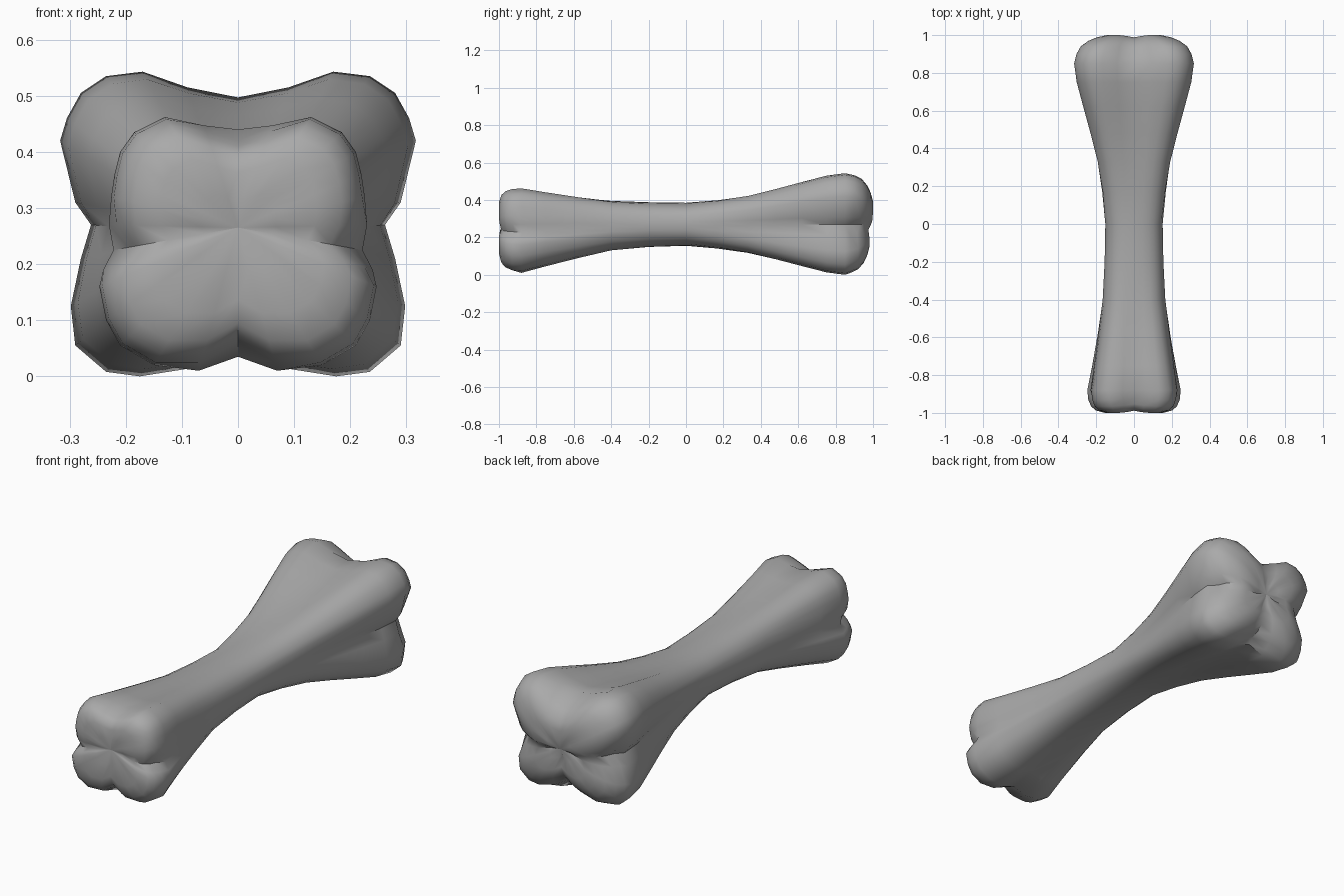
import bpy
import bmesh
from mathutils import Vector

default_cube = bpy.data.objects.get("Cube")
if default_cube:
    bpy.data.objects.remove(default_cube, do_unlink=True)

# Half outlines (x, z) of the two knuckled ends, from top middle to bottom middle
FRONT = [(0, .44), (.06, .447), (.13, .462), (.185, .435), (.21, .4), (.22, .36),
         (.226, .32), (.23, .27), (.222, .225), (.24, .19), (.247, .16), (.235, .1),
         (.21, .055), (.15, .02), (.07, .01), (0, .035)]
BACK = [(0, .497), (.09, .515), (.17, .543), (.235, .535), (.28, .505), (.305, .46),
        (.317, .42), (.29, .31), (.262, .27), (.28, .21), (.298, .125), (.29, .055),
        (.235, .008), (.175, 0), (.08, .015), (0, .045)]
SIDE_VALLEY = 8
CENTRE = Vector((0, .265))

# Stations (y, share of the end outline) along the tapering body
FRONT_BODY = [(-.88, 1), (-.75, .76), (-.57, .45), (-.4, .18), (-.2, .05)]
BACK_BODY = [(0, 0), (.17, .12), (.33, .28), (.48, .5), (.62, .72), (.75, .92), (.85, 1)]
# Stations (y, scale) of the domed ends
FRONT_CAP = [(-.93, .98), (-.965, .92), (-.987, .82), (-1, .62), (-.995, .3)]
BACK_CAP = [(.9, .96), (.94, .89), (.97, .76), (.988, .62), (1, .45), (.99, .2)]


def shaft_point(front, back):
    """Point on the rounded oval of the shaft in the direction of the outlines."""
    d = (Vector(front) + Vector(back)) / 2 - CENTRE
    u, v = d.x / .28, d.y / .25
    r = (abs(u) ** 2.3 + abs(v) ** 2.3) ** (1 / 2.3)
    return Vector((.152 * u / r, .27 + .115 * v / r))


SHAFT = [shaft_point(f, b) for f, b in zip(FRONT, BACK)]


def valley(i):
    """How strongly an outline point belongs to a groove between knuckles."""
    gap = min(abs(i - k) for k in (0, SIDE_VALLEY, len(FRONT) - 1))
    return {0: 1, 1: .4}.get(gap, 0)


def body_ring(outline, y, share):
    ring = [SHAFT[i].lerp(Vector(p), share) for i, p in enumerate(outline)]
    return [Vector((p.x, y, p.y)) for p in ring]


def cap_ring(outline, y, scale, low_setback):
    ring = []
    side = 1 if y > 0 else -1
    for i, p in enumerate(outline):
        groove = valley(i)
        q = CENTRE + (Vector(p) - CENTRE) * (scale - .1 * groove * scale)
        setback = .012 * groove + (low_setback if i > SIDE_VALLEY else 0)
        ring.append(Vector((q.x, y - side * setback, q.y)))
    return ring


def add_ring(bm, half):
    """Mirror a half ring and add its vertices."""
    mirrored = [Vector((-p.x, p.y, p.z)) for p in half[-2:0:-1]]
    return [bm.verts.new(p) for p in half + mirrored]


def close_end(bm, ring, y):
    tip = bm.verts.new((0, y, CENTRE.y))
    for a, b in zip(ring, ring[1:] + ring[:1]):
        bm.faces.new((a, b, tip))


# Loft the bone from the front end to the back end
halves = [cap_ring(FRONT, y, s, 0) for y, s in reversed(FRONT_CAP)]
halves += [body_ring(FRONT, y, t) for y, t in FRONT_BODY]
halves += [body_ring(BACK, y, t) for y, t in BACK_BODY]
halves += [cap_ring(BACK, y, s, .02) for y, s in BACK_CAP]

bm = bmesh.new()
rings = [add_ring(bm, half) for half in halves]
for lower, upper in zip(rings, rings[1:]):
    for i in range(len(lower)):
        j = (i + 1) % len(lower)
        bm.faces.new((lower[i], lower[j], upper[j], upper[i]))
close_end(bm, rings[0], -.985)
close_end(bm, rings[-1], .975)
bmesh.ops.recalc_face_normals(bm, faces=bm.faces)

mesh = bpy.data.meshes.new("bone")
bm.to_mesh(mesh)
bm.free()
bone = bpy.data.objects.new("bone", mesh)
bpy.context.collection.objects.link(bone)

# Single grey colour
grey = bpy.data.materials.new("bone grey")
grey.use_nodes = True
colour = (.4, .4, .4, 1)
grey.diffuse_color = colour
grey.node_tree.nodes["Principled BSDF"].inputs["Base Color"].default_value = colour
mesh.materials.append(grey)

# Smooth shading with the deep grooves kept crisp
bpy.ops.object.select_all(action='DESELECT')
bone.select_set(True)
bpy.context.view_layer.objects.active = bone
bpy.ops.object.shade_smooth_by_angle(angle=.8)
